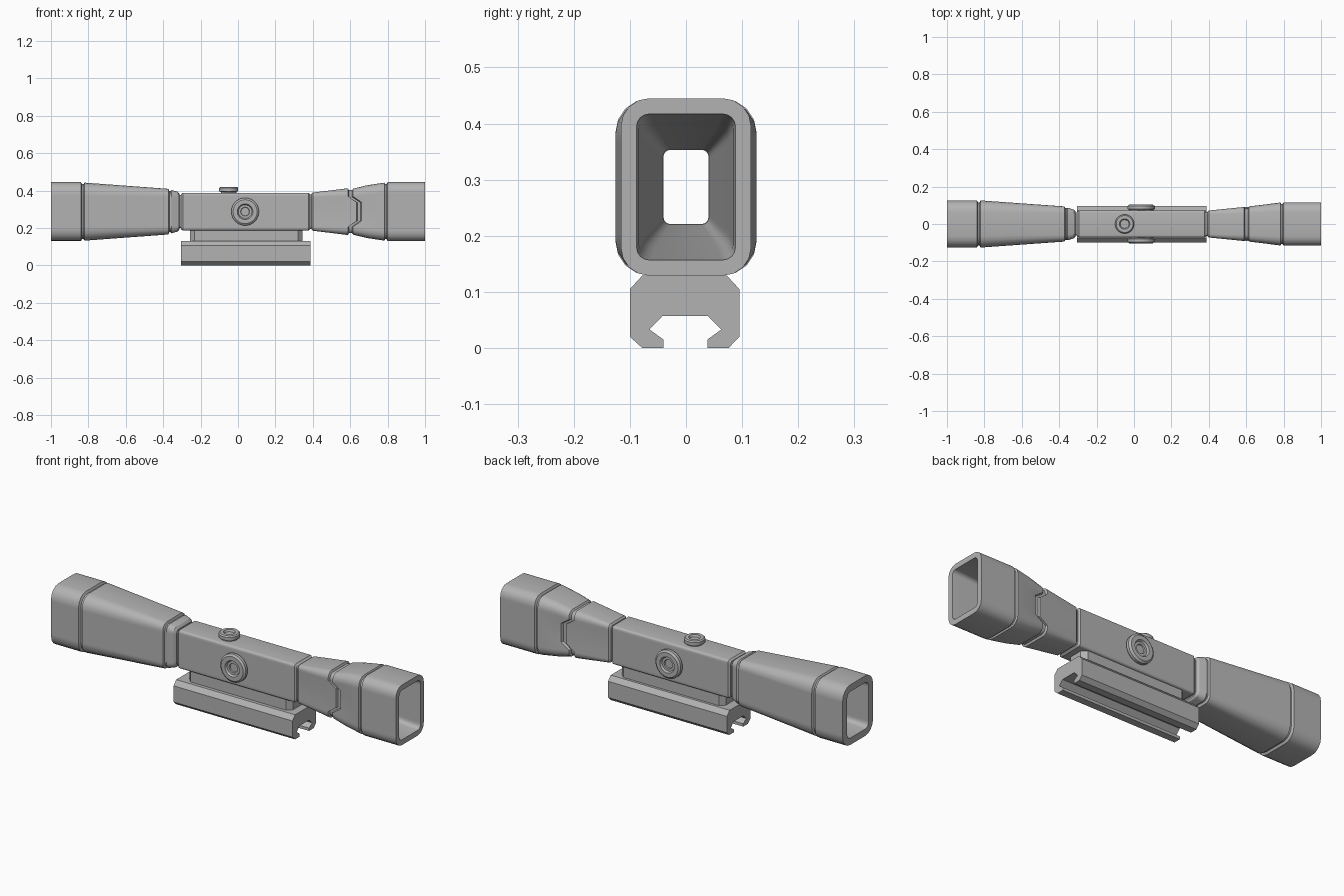
import bpy, bmesh, math

cube = bpy.data.objects.get("Cube")
if cube:
    bpy.data.objects.remove(cube, do_unlink=True)

grey = bpy.data.materials.new("matte grey")
grey.use_nodes = True
grey.diffuse_color = (0.45, 0.45, 0.45, 1)
grey.node_tree.nodes["Principled BSDF"].inputs["Base Color"].default_value = (0.45, 0.45, 0.45, 1)

AXIS_Z = 0.287


def finish(name, bm, angle=30):
    """Turn a bmesh into a named object with smooth shading and sharp edges."""
    bmesh.ops.recalc_face_normals(bm, faces=bm.faces)
    mesh = bpy.data.meshes.new(name)
    bm.to_mesh(mesh)
    bm.free()
    mesh.materials.append(grey)
    obj = bpy.data.objects.new(name, mesh)
    bpy.context.collection.objects.link(obj)
    bpy.ops.object.select_all(action='DESELECT')
    obj.select_set(True)
    bpy.context.view_layer.objects.active = obj
    bpy.ops.object.shade_smooth_by_angle(angle=math.radians(angle))
    return obj


def section(x, hy, hz, r, jog=0):
    """Rounded rectangle across the tube; jog pushes the middle of each side along x."""
    pts = []
    steps = 4
    for sy, sz, start in ((1, 1, 0), (-1, 1, 90), (-1, -1, 180), (1, -1, 270)):
        for i in range(steps + 1):
            a = math.radians(start + 90 * i / steps)
            pts.append((x, sy * (hy - r) + r * math.cos(a),
                        AXIS_Z + sz * (hz - r) + r * math.sin(a)))
        if start in (90, 270):
            side = -1 if start == 90 else 1
            for f in (0.9, 0.55, -0.55, -0.9):
                shift = jog if abs(f) < 0.6 else 0
                pts.append((x + shift, side * hy, AXIS_Z - side * f * (hz - r)))
    return pts


def tube(name, rings):
    """Closed loft: out along the outside, back through the bore."""
    bm = bmesh.new()
    loops = [[bm.verts.new(p) for p in section(*ring)] for ring in rings]
    for a, b in zip(loops, loops[1:] + loops[:1]):
        n = len(a)
        for i in range(n):
            bm.faces.new((a[i], a[(i + 1) % n], b[(i + 1) % n], b[i]))
    return finish(name, bm)


def prism(name, outline, axis, lo, hi):
    """Extrude a 2D outline along x or z."""
    bm = bmesh.new()
    place = (lambda u, v, t: (t, u, v)) if axis == 'x' else (lambda u, v, t: (u, v, t))
    face = bm.faces.new([bm.verts.new(place(u, v, lo)) for u, v in outline])
    grown = bmesh.ops.extrude_face_region(bm, geom=[face])
    verts = [g for g in grown["geom"] if isinstance(g, bmesh.types.BMVert)]
    bmesh.ops.translate(bm, verts=verts, vec=place(0, 0, hi - lo))
    return finish(name, bm, 20)


def knob(name, profile, location, rotation):
    """Turned dial from a radius and height profile."""
    bm = bmesh.new()
    n = 32
    loops = [[bm.verts.new((r * math.cos(math.tau * i / n), r * math.sin(math.tau * i / n), h))
              for i in range(n)] for r, h in profile]
    for a, b in zip(loops, loops[1:]):
        for i in range(n):
            bm.faces.new((a[i], a[(i + 1) % n], b[(i + 1) % n], b[i]))
    bm.faces.new(loops[0])
    bm.faces.new(loops[-1])
    obj = finish(name, bm)
    obj.location = location
    obj.rotation_euler = rotation


# Long flared tube with end hood, grooves and collar
tube("long_tube", [
    (-1.0, 0.126, 0.158, 0.062), (-0.84, 0.126, 0.158, 0.062),
    (-0.834, 0.115, 0.147, 0.055), (-0.826, 0.115, 0.147, 0.055),
    (-0.82, 0.126, 0.155, 0.062), (-0.372, 0.094, 0.122, 0.035),
    (-0.367, 0.085, 0.110, 0.03), (-0.36, 0.085, 0.110, 0.03),
    (-0.355, 0.087, 0.116, 0.03), (-0.322, 0.077, 0.106, 0.025),
    (-0.312, 0.066, 0.094, 0.02),
    (-0.312, 0.04, 0.066, 0.012), (-0.8, 0.078, 0.108, 0.02),
    (-1.0, 0.088, 0.122, 0.025)])

# Central housing with recessed necks
tube("central_housing", [
    (-0.318, 0.062, 0.088, 0.012), (-0.305, 0.062, 0.088, 0.012),
    (-0.305, 0.064, 0.094, 0.012), (-0.295, 0.072, 0.101, 0.012),
    (0.378, 0.072, 0.101, 0.012), (0.386, 0.064, 0.093, 0.012),
    (0.402, 0.062, 0.088, 0.012),
    (0.402, 0.04, 0.066, 0.012), (-0.318, 0.04, 0.066, 0.012)])

# Short flared tube with stepped seam and end hood
tube("short_tube", [
    (0.392, 0.064, 0.094, 0.015), (0.4, 0.072, 0.102, 0.018),
    (0.588, 0.091, 0.125, 0.033, 0.045), (0.593, 0.082, 0.115, 0.027, 0.045),
    (0.61, 0.082, 0.115, 0.027, 0.045), (0.616, 0.094, 0.123, 0.033, 0.045),
    (0.69, 0.103, 0.141, 0.04), (0.783, 0.115, 0.155, 0.048),
    (0.787, 0.107, 0.147, 0.043), (0.794, 0.107, 0.147, 0.043),
    (0.8, 0.116, 0.158, 0.05), (1.0, 0.116, 0.158, 0.05),
    (1.0, 0.088, 0.13, 0.022), (0.96, 0.084, 0.126, 0.022),
    (0.8, 0.076, 0.108, 0.02), (0.392, 0.04, 0.066, 0.012)])

# Mounting rail clamp with its open slot
rail = [(-0.1, 0.02), (-0.078, 0), (-0.04, 0), (-0.04, 0.015), (-0.065, 0.033),
        (-0.042, 0.057), (0.039, 0.057), (0.063, 0.033), (0.038, 0.015), (0.038, 0),
        (0.076, 0), (0.095, 0.02), (0.095, 0.105), (0.073, 0.129), (-0.078, 0.129), (-0.1, 0.105)]
prism("rail_clamp", rail, 'x', -0.305, 0.387)

# Riser between clamp and housing, with clipped corners
x0, x1, w, c = -0.257, 0.346, 0.06, 0.024
riser = [(x0, -w + c), (x0 + c, -w), (x1 - c, -w), (x1, -w + c),
         (x1, w - c), (x1 - c, w), (x0 + c, w), (x0, w - c)]
prism("riser", riser, 'z', 0.12, 0.195)

# Adjustment dials
top_profile = [(0.042, -0.01), (0.042, 0.006), (0.051, 0.009), (0.051, 0.026),
               (0.045, 0.032), (0.028, 0.032), (0.023, 0.022)]
knob("top_dial", top_profile, (-0.05, 0, AXIS_Z + 0.1), (0, 0, 0))
side_profile = [(0.066, -0.01), (0.066, 0.006), (0.074, 0.009), (0.074, 0.024),
                (0.064, 0.032), (0.042, 0.032), (0.036, 0.022), (0.024, 0.022), (0.022, 0.016)]
for name, side in (("front_dial", -1), ("back_dial", 1)):
    knob(name, side_profile, (0.038, side * 0.071, AXIS_Z), (-side * math.pi / 2, 0, 0))
